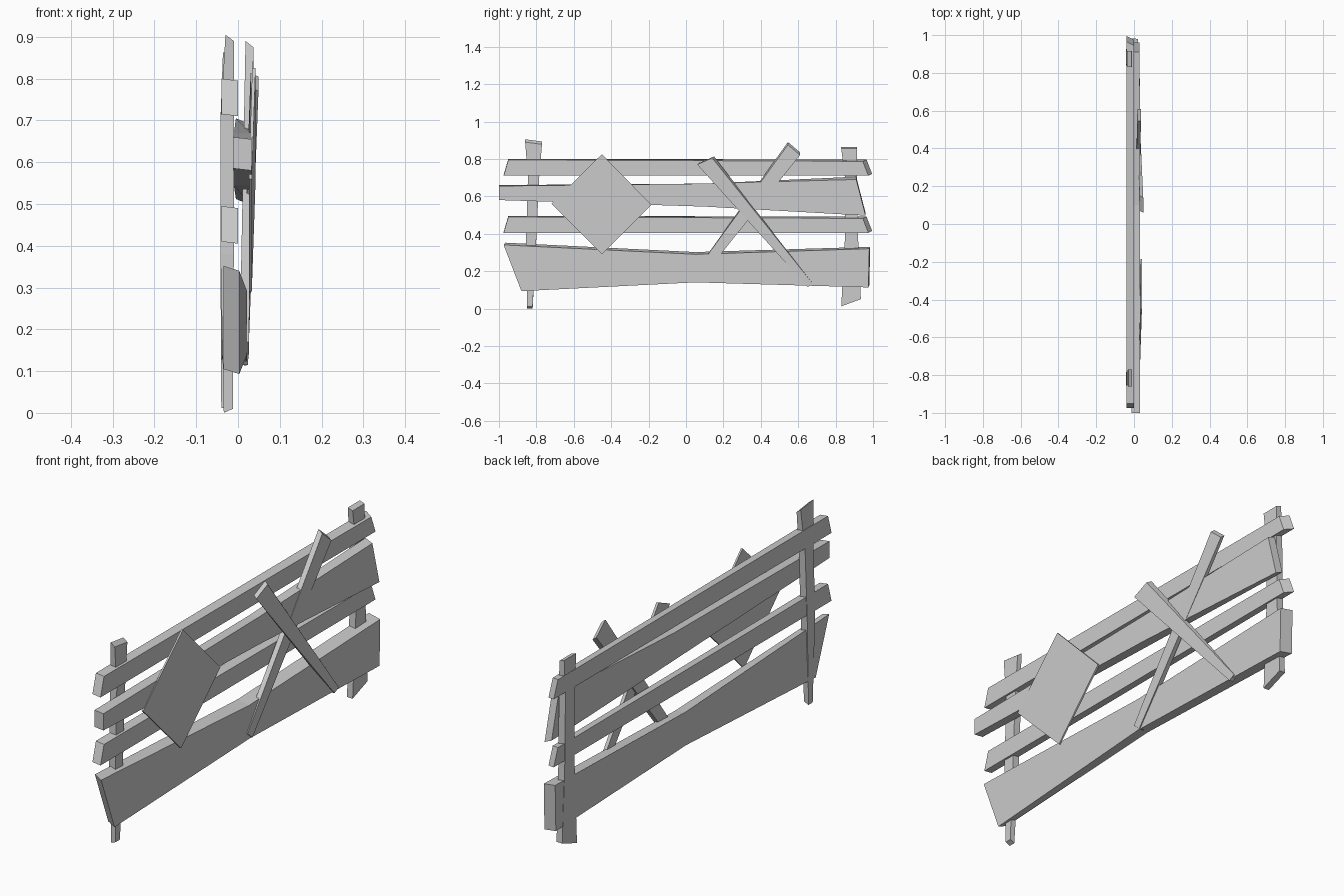
import bpy, bmesh


def plank(name, stations):
    """Loft a four-sided board through stations:
    (back x, front x, edge A (y, z), edge B (y, z), back-side shift (y, z))."""
    bm = bmesh.new()
    rings = []
    for xb, xf, a, b, (dy, dz) in stations:
        rings.append([bm.verts.new(p) for p in (
            (xb, a[0] + dy, a[1] + dz), (xf, a[0], a[1]),
            (xf, b[0], b[1]), (xb, b[0] + dy, b[1] + dz))])
    for r, s in zip(rings, rings[1:]):
        for i in range(4):
            j = (i + 1) % 4
            bm.faces.new((r[i], r[j], s[j], s[i]))
    bm.faces.new(rings[0])
    bm.faces.new(rings[-1])
    bmesh.ops.recalc_face_normals(bm, faces=bm.faces)
    mesh = bpy.data.meshes.new(name)
    bm.to_mesh(mesh)
    bm.free()
    ob = bpy.data.objects.new(name, mesh)
    bpy.context.collection.objects.link(ob)
    return ob


# Two narrow rails with slanted ends
for name, z in (("top_rail", 0.71), ("lower_middle_rail", 0.405)):
    plank(name, [
        (-0.04, 0.0, (-0.975, z), (-0.95, z + 0.085), (0, 0.005)),
        (-0.04, 0.0, (0.975, z), (0.945, z + 0.077), (0.02, 0.01))])

# Wide rail that flares towards one end
plank("upper_middle_rail", [
    (-0.012, 0.032, (-1.0, 0.58), (-1.0, 0.655), (0, 0.005)),
    (-0.01, 0.032, (0.1, 0.545), (0.1, 0.668), (0, 0.0)),
    (-0.005, 0.03, (0.96, 0.497), (0.91, 0.69), (0, 0.015))])

# Broad, warped bottom board
plank("bottom_board", [
    (-0.035, 0.003, (-0.88, 0.093), (-0.975, 0.34), (0.01, 0.012)),
    (-0.035, 0.022, (0.05, 0.14), (0.05, 0.29), (0, 0.012)),
    (-0.04, 0.02, (0.975, 0.113), (0.98, 0.32), (0.005, 0.01))])

# Uneven end posts
plank("left_post", [
    (-0.034, -0.012, (-0.85, 0.01), (-0.82, 0.01), (0, -0.01)),
    (-0.042, -0.01, (-0.855, 0.38), (-0.80, 0.38), (0, 0)),
    (-0.042, -0.01, (-0.845, 0.70), (-0.785, 0.70), (0, 0)),
    (-0.03, -0.01, (-0.86, 0.89), (-0.77, 0.878), (0, 0.015))])
plank("right_post", [
    (-0.04, -0.012, (0.83, 0.012), (0.935, 0.05), (0, 0)),
    (-0.042, -0.01, (0.85, 0.38), (0.92, 0.38), (0, 0)),
    (-0.042, -0.01, (0.85, 0.70), (0.915, 0.70), (0, 0)),
    (-0.036, -0.012, (0.83, 0.855), (0.915, 0.855), (0, 0.008))])

# Crossed braces on the face of the fence
plank("rear_brace", [
    (0.004, 0.026, (0.03, 0.17), (0.065, 0.14), (0, 0)),
    (0.018, 0.037, (0.545, 0.875), (0.61, 0.82), (0, 0.015))])
plank("front_brace", [
    (0.006, 0.024, (0.65, 0.115), (0.68, 0.13), (0, 0)),
    (0.03, 0.049, (0.06, 0.77), (0.14, 0.805), (0.01, 0.008))])

# Diamond-shaped sign board, tilted slightly
plank("diamond_sign", [
    (0.026, 0.033, (-0.45, 0.29), (-0.72, 0.56), (0, 0)),
    (0.034, 0.042, (-0.185, 0.555), (-0.45, 0.825), (0, 0))])
